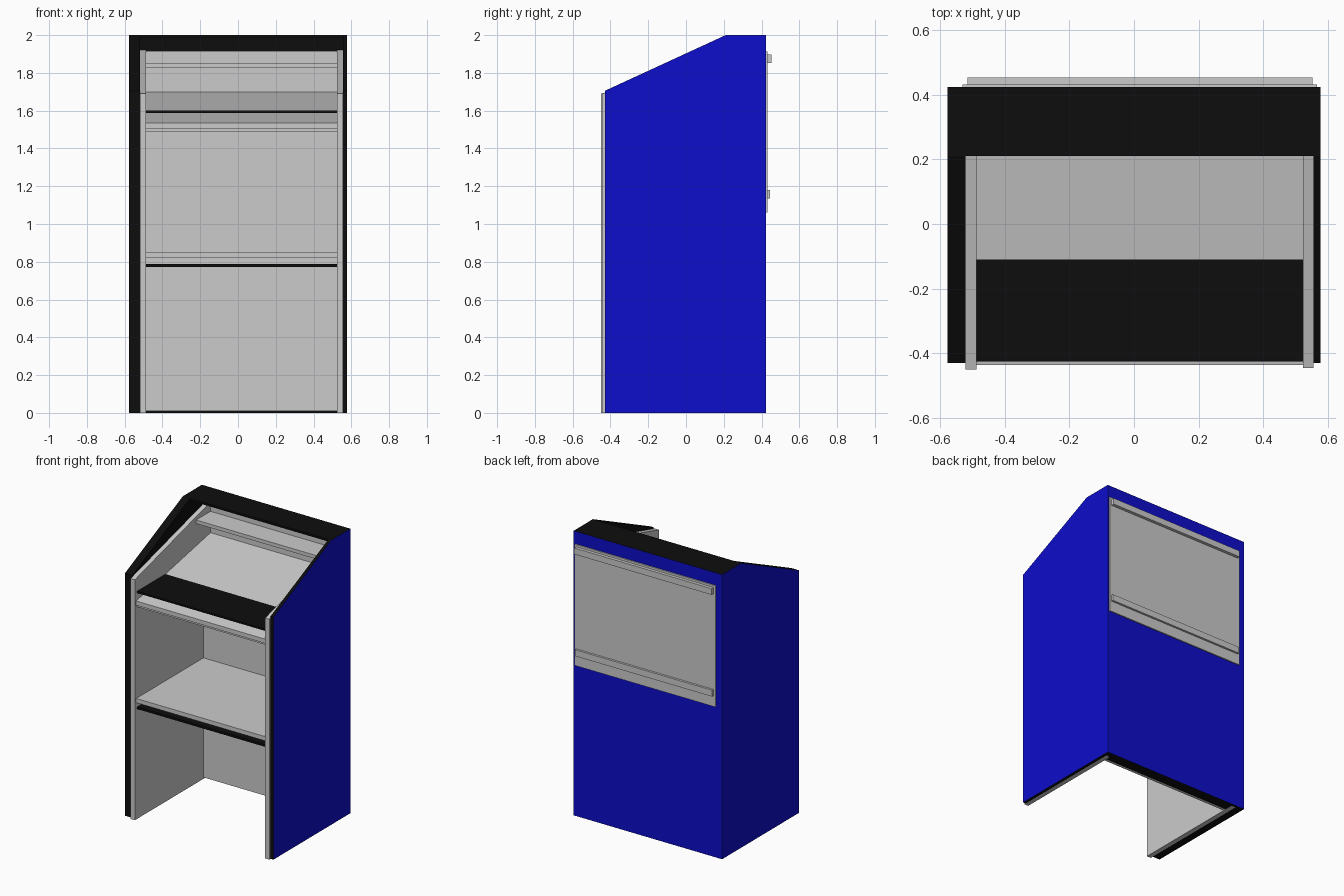
import bpy, bmesh
from mathutils import Vector

old = bpy.data.objects.get("Cube")
if old:
    bpy.data.objects.remove(old, do_unlink=True)


def material(name, rgb):
    m = bpy.data.materials.new(name)
    m.use_nodes = True
    m.diffuse_color = (*rgb, 1)
    m.node_tree.nodes["Principled BSDF"].inputs["Base Color"].default_value = (*rgb, 1)
    return m


GREY = material("light grey", (0.6, 0.6, 0.6))
BLUE = material("deep blue", (0.004, 0.004, 0.6))
BLACK = material("black", (0.004, 0.004, 0.004))


def slab(name, x0, x1, profile, mat, blue_side=None):
    """Extrude a (y, z) profile from x0 to x1; faces towards blue_side are blue."""
    bm = bmesh.new()
    face = bm.faces.new([bm.verts.new((x0, y, z)) for y, z in profile])
    ext = bmesh.ops.extrude_face_region(bm, geom=[face])
    moved = [v for v in ext["geom"] if isinstance(v, bmesh.types.BMVert)]
    bmesh.ops.translate(bm, verts=moved, vec=(x1 - x0, 0, 0))
    bmesh.ops.recalc_face_normals(bm, faces=bm.faces)
    bm.normal_update()
    mesh = bpy.data.meshes.new(name)
    mesh.materials.append(mat)
    if blue_side:
        mesh.materials.append(BLUE)
        for f in bm.faces:
            if any(f.normal.dot(Vector(d)) > 0.9 for d in blue_side):
                f.material_index = 1
    bm.to_mesh(mesh)
    bm.free()
    ob = bpy.data.objects.new(name, mesh)
    bpy.context.collection.objects.link(ob)
    return ob


def box(name, x0, x1, y0, y1, z0, z1, mat, blue_side=None):
    return slab(name, x0, x1, [(y0, z0), (y1, z0), (y1, z1), (y0, z1)], mat, blue_side)


W, FRONT, BACK = 0.577, -0.43, 0.423     # outer case
IN_L, IN_R = -0.487, 0.523               # clear opening between the liners
BACKWARD = (0, 1, 0)

# Outer case: sloped side walls, back and roof
side = [(FRONT, 0), (BACK, 0), (BACK, 2), (0.21, 2), (FRONT, 1.705)]
slab("right_side_wall", -W, -0.52, side, BLACK, [(-1, 0, 0), BACKWARD])
slab("left_side_wall", 0.555, W, side, BLACK, [(1, 0, 0), BACKWARD])
box("back_wall", -0.52, 0.555, 0.405, BACK, 0, 2, BLACK, [BACKWARD])
box("back_filler", -0.52, 0.555, 0.345, 0.405, 0.0, 1.6, BLACK)
box("roof", -0.52, 0.555, 0.21, 0.405, 1.985, 2, BLACK)

# Inner liner panels with their own shallower slope
for name, x0, x1, y in (("right_liner", -0.52, IN_L, -0.45),
                        ("left_liner", IN_R, 0.555, -0.445)):
    slab(name, x0, x1, [(y, 0), (0.404, 0), (0.404, 1.92), (y, 1.69)], GREY)
box("lower_back_liner", IN_L, IN_R, 0.312, 0.345, 0.01, 1.64, GREY)
box("upper_back_liner", IN_L, IN_R, 0.39, 0.404, 1.6, 1.915, GREY)

# Sloped desk top, with a level black shelf cutting into it
slab("sloped_desk", IN_L, IN_R,
     [(-0.435, 1.505), (0.39, 1.67), (0.39, 1.70), (-0.435, 1.535)], GREY)
box("desk_batten", IN_L, IN_R, -0.425, -0.395, 1.49, 1.51, GREY)
box("desk_shelf", IN_L, IN_R, -0.425, -0.10, 1.587, 1.60, BLACK)

# Shelves
box("upper_shelf", IN_L, IN_R, 0.23, 0.39, 1.825, 1.85, GREY)
box("middle_shelf", IN_L, IN_R, -0.435, 0.312, 0.82, 0.85, GREY)
box("under_shelf_plate", IN_L, IN_R, -0.425, 0.312, 0.772, 0.787, BLACK)

# Rear display panel with two rails
box("rear_panel", -0.53, 0.565, BACK, 0.431, 1.06, 1.912, GREY)
box("upper_rail", -0.515, 0.552, 0.431, 0.453, 1.853, 1.897, GREY)
box("lower_rail", -0.515, 0.552, 0.431, 0.446, 1.135, 1.18, GREY)
